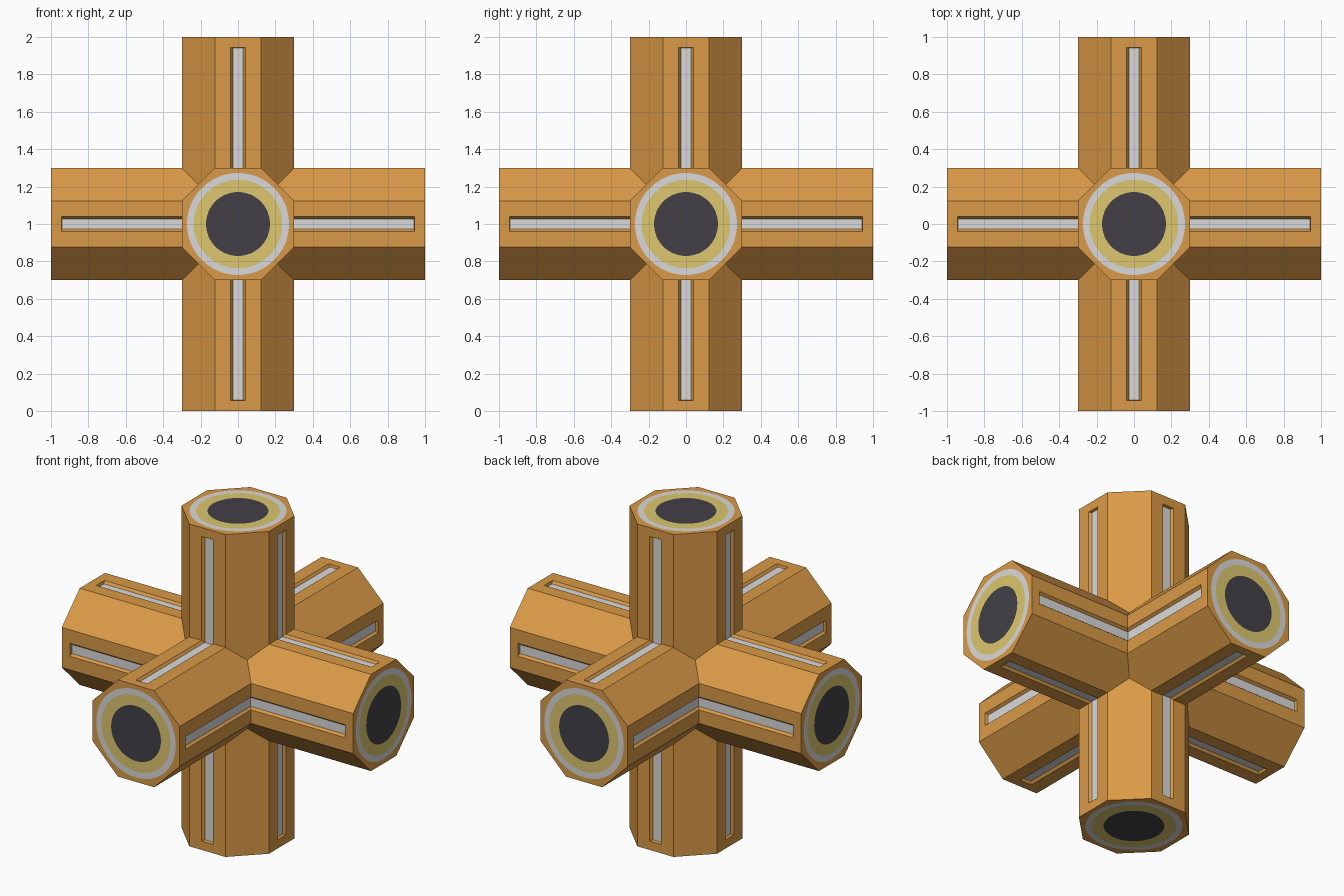
import bpy, bmesh, math
from mathutils import Vector

if "Cube" in bpy.data.objects:
    bpy.data.objects.remove(bpy.data.objects["Cube"])

R = 0.3                                  # apothem of the octagonal arms
H = R * math.tan(math.pi / 8)            # half width of one flat side
D = R / math.sqrt(2)                     # where three diagonal sides meet
SLOT, FLOOR, DEPTH, END = 0.04, 0.028, 0.015, 0.945
RINGS = [0.273, 0.237, 0.171]
SEG = 48
CENTRE = Vector((0, 0, 1))


def material(name, rgb):
    m = bpy.data.materials.new(name)
    lin = [((c / 255 + 0.055) / 1.055) ** 2.4 for c in rgb]
    m.diffuse_color = (*lin, 1)
    m.use_nodes = True
    m.node_tree.nodes["Principled BSDF"].inputs["Base Color"].default_value = m.diffuse_color
    return m


parts = {
    "pipe_cross": (bmesh.new(), material("orange", (218, 154, 71))),
    "slot_strips": (bmesh.new(), material("light grey", (218, 218, 218))),
    "end_outer_rings": (bmesh.new(), None),
    "end_inner_rings": (bmesh.new(), material("pale yellow", (221, 199, 110))),
    "end_discs": (bmesh.new(), material("dark grey", (66, 64, 70))),
}
parts["end_outer_rings"] = (parts["end_outer_rings"][0], parts["slot_strips"][1])


def face(part, pts, outward):
    """Add a face, wound so that it points along outward."""
    n = Vector()
    for i, p in enumerate(pts):
        n += p.cross(pts[(i + 1) % len(pts)])
    if n.dot(outward) < 0:
        pts = pts[::-1]
    bm = parts[part][0]
    bm.faces.new([bm.verts.new(p + CENTRE) for p in pts])


def flat_side(a, n, t):
    """Flat side of an arm along a, facing n, with its sunken slot."""
    def P(x, y, z=R):
        return a * x + t * y + n * z
    low, inner, tip = R - DEPTH, R - DEPTH, END - 0.005
    for s in (-1, 1):
        face("pipe_cross", [P(R, s * H), P(1, s * H), P(END, s * SLOT), P(R, s * SLOT)], n)
        face("pipe_cross", [P(R, s * SLOT), P(END, s * SLOT),
                            P(tip, s * FLOOR, low), P(inner, s * FLOOR, low)], n - t * s)
    face("pipe_cross", [P(1, -H), P(1, H), P(END, SLOT), P(END, -SLOT)], n)
    face("pipe_cross", [P(END, -SLOT), P(END, SLOT), P(tip, FLOOR, low), P(tip, -FLOOR, low)], -a)
    face("slot_strips", [P(inner, -FLOOR, low), P(tip, -FLOOR, low),
                         P(tip, FLOOR, low), P(inner, FLOOR, low)], n)


def diagonal_side(a, n, t):
    """Slanted side of an arm, pointed where it meets its neighbours."""
    face("pipe_cross", [a + n * R + t * H, a + n * H + t * R, a * R + n * H + t * R,
                        (a + n + t) * D, a * R + n * R + t * H], n + t)


def end_cap(a, n, t):
    """Octagonal end with flush concentric rings and a centre disc."""
    def C(r, i, steps):
        w = math.tau * i / steps + math.pi / 8
        return a + (n * math.cos(w) + t * math.sin(w)) * r
    corner = R / math.cos(math.pi / 8)
    q = SEG // 8
    for k in range(8):
        face("pipe_cross", [C(corner, k, 8), C(corner, k + 1, 8)]
             + [C(RINGS[0], i, SEG) for i in range((k + 1) * q, k * q - 1, -1)], a)
    for name, r0, r1 in (("end_outer_rings", RINGS[0], RINGS[1]),
                         ("end_inner_rings", RINGS[1], RINGS[2])):
        for i in range(SEG):
            face(name, [C(r0, i, SEG), C(r0, i + 1, SEG), C(r1, i + 1, SEG), C(r1, i, SEG)], a)
    face("end_discs", [C(RINGS[2], i, SEG) for i in range(SEG)], a)


# Six arms, each with four flat sides, four diagonal sides and an end cap
axes = [Vector((1, 0, 0)), Vector((0, 1, 0)), Vector((0, 0, 1))]
for k in range(3):
    for sign in (-1, 1):
        a, u, v = axes[k] * sign, axes[(k + 1) % 3], axes[(k + 2) % 3]
        for n, t in ((u, v), (v, -u), (-u, -v), (-v, u)):
            flat_side(a, n, t)
            diagonal_side(a, n, t)
        end_cap(a, u, v)

# Weld each part and turn it into an object
for name, (bm, mat) in parts.items():
    bmesh.ops.remove_doubles(bm, verts=bm.verts, dist=1e-5)
    me = bpy.data.meshes.new(name)
    bm.to_mesh(me)
    bm.free()
    me.materials.append(mat)
    bpy.context.collection.objects.link(bpy.data.objects.new(name, me))
